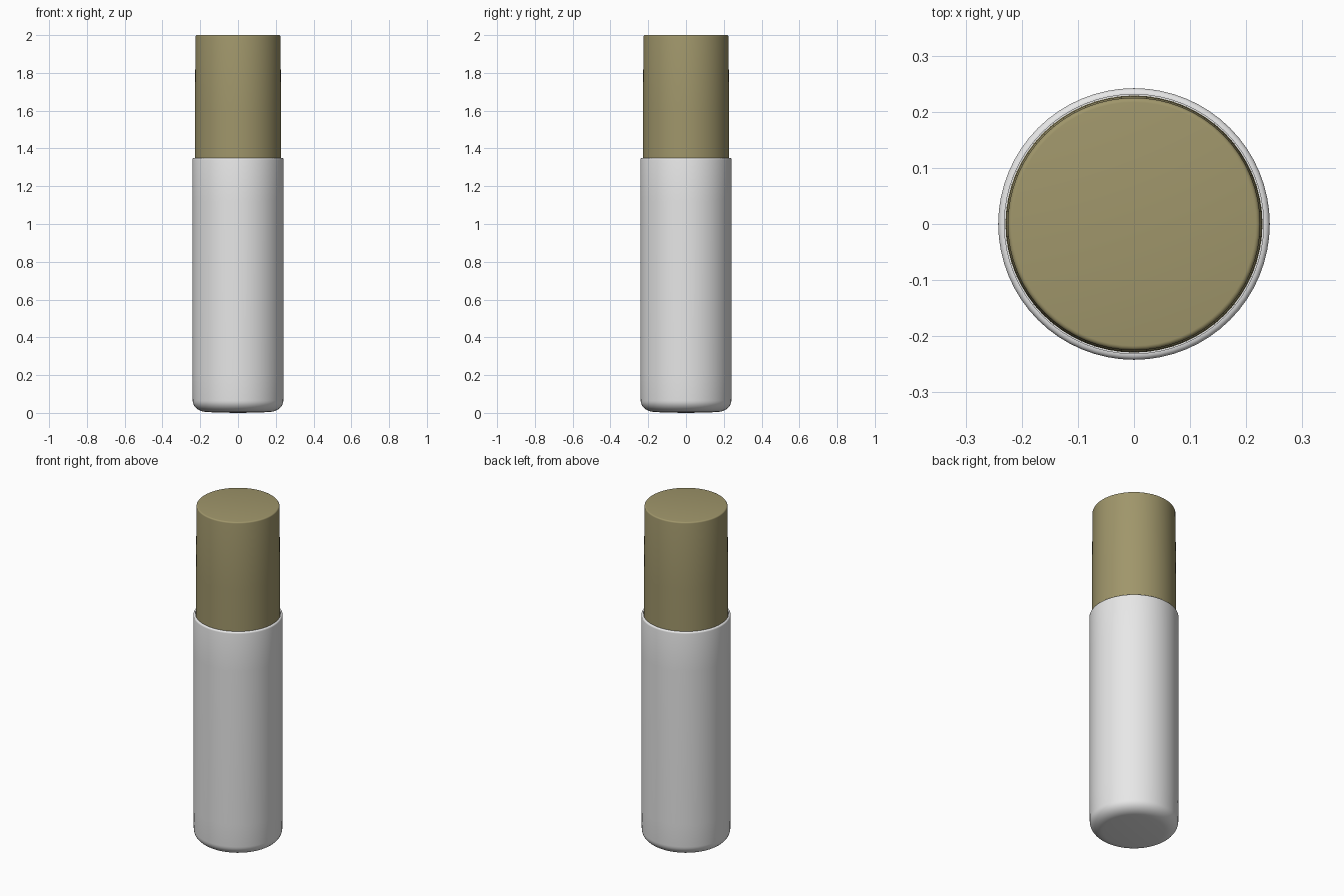
import bpy
import bmesh
import math

cube = bpy.data.objects.get("Cube")
if cube:
    bpy.data.objects.remove(cube, do_unlink=True)


def make_material(name, rgb):
    mat = bpy.data.materials.new(name)
    mat.use_nodes = True
    mat.diffuse_color = (*rgb, 1)
    bsdf = mat.node_tree.nodes["Principled BSDF"]
    bsdf.inputs["Base Color"].default_value = (*rgb, 1)
    bsdf.inputs["Roughness"].default_value = 0.5
    return mat


def lathe(name, profile, mat, segments=64):
    """Spin an (radius, height) profile around z; both ends lie on the axis."""
    bm = bmesh.new()
    verts = [bm.verts.new((r, 0, z)) for r, z in profile]
    edges = [bm.edges.new(pair) for pair in zip(verts, verts[1:])]
    bmesh.ops.spin(bm, geom=verts + edges, cent=(0, 0, 0), axis=(0, 0, 1),
                   angle=math.tau, steps=segments)
    bmesh.ops.remove_doubles(bm, verts=bm.verts, dist=0.0002)
    bmesh.ops.recalc_face_normals(bm, faces=bm.faces)
    mesh = bpy.data.meshes.new(name)
    bm.to_mesh(mesh)
    bm.free()
    mesh.materials.append(mat)
    obj = bpy.data.objects.new(name, mesh)
    bpy.context.collection.objects.link(obj)
    bpy.ops.object.select_all(action="DESELECT")
    obj.select_set(True)
    bpy.context.view_layer.objects.active = obj
    bpy.ops.object.shade_smooth_by_angle(angle=math.radians(40))
    return obj


def rounded(cx, cz, rx, rz, start, end, steps):
    """Elliptical corner of a profile, angles in degrees."""
    angles = [math.radians(start + (end - start) * i / steps) for i in range(steps + 1)]
    return [(cx + rx * math.cos(a), cz + rz * math.sin(a)) for a in angles]


white = make_material("white plastic", (0.8, 0.8, 0.8))
olive = make_material("olive gold", (0.35, 0.305, 0.146))

# Bottle: softly rounded base, straight wall, small rounded lip and recessed shoulder
bottle = [(0, 0), (0.12, 0.002)]
bottle += rounded(0.165, 0.065, 0.075, 0.06, -90, 0, 10)
bottle += [(0.242, 0.2), (0.242, 1.12)]
bottle += rounded(0.232, 1.34, 0.01, 0.01, 0, 90, 4)
bottle += [(0.231, 1.35), (0.231, 1.335), (0, 1.335)]
lathe("bottle_body", bottle, white)

# Cap: slightly tapered cylinder with a narrow rounded top edge
cap = [(0, 1.336), (0.229, 1.336), (0.228, 1.6)]
cap += rounded(0.217, 1.992, 0.008, 0.008, 0, 90, 4)
cap += [(0, 2)]
lathe("cap", cap, olive)
